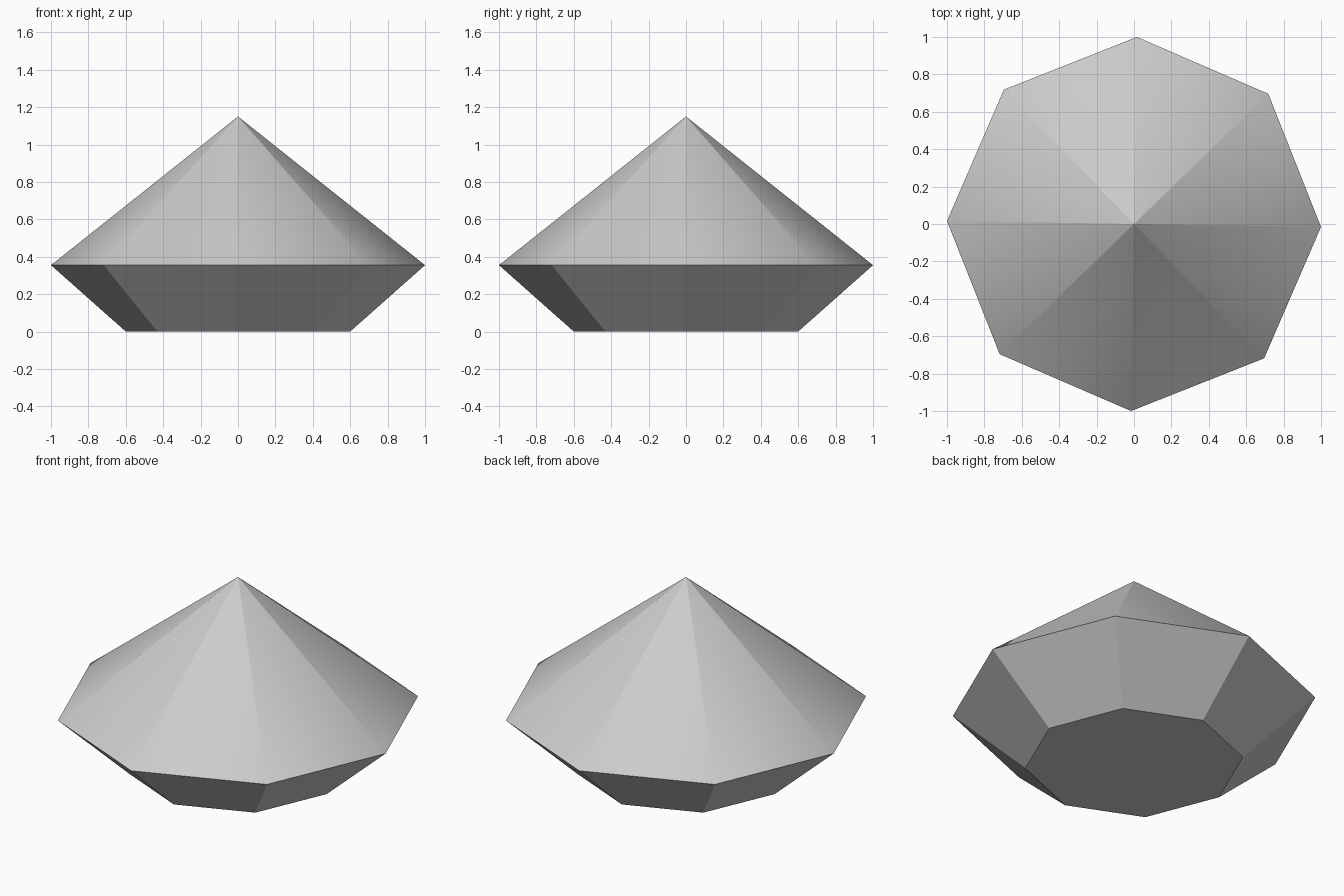
import bpy
import bmesh
import math
from mathutils import Vector

if "Cube" in bpy.data.objects:
    bpy.data.objects.remove(bpy.data.objects["Cube"])

SIDES = 8
TURN = math.radians(-0.9)
RIM_Z, APEX_Z = 0.355, 1.15

grey = bpy.data.materials.new("stone grey")
grey.diffuse_color = (0.6, 0.6, 0.6, 1)
grey.use_nodes = True
grey.node_tree.nodes["Principled BSDF"].inputs["Base Color"].default_value = grey.diffuse_color


def ring(bm, radius, z):
    return [bm.verts.new((radius * math.cos(TURN + i * math.tau / SIDES),
                          radius * math.sin(TURN + i * math.tau / SIDES), z))
            for i in range(SIDES)]


bm = bmesh.new()
foot = ring(bm, 0.6, 0)
rim = ring(bm, 1.0, RIM_Z)
apex = bm.verts.new((0, 0, APEX_Z))

# Flat underside and faceted lower body
bm.faces.new(foot[::-1])
for i in range(SIDES):
    j = (i + 1) % SIDES
    bm.faces.new((foot[i], foot[j], rim[j], rim[i]))
    # Smooth pointed upper body
    bm.faces.new((rim[i], rim[j], apex)).smooth = True

# Crisp rim
for i in range(SIDES):
    bm.edges.get((rim[i], rim[(i + 1) % SIDES])).smooth = False

mesh = bpy.data.meshes.new("gem")
bm.to_mesh(mesh)
bm.free()
mesh.materials.append(grey)

# Facets are flat at the tip and blend into each other towards the rim
normals = []
for face in mesh.polygons:
    for v in face.vertices:
        p = mesh.vertices[v].co
        n = face.normal.copy()
        if face.use_smooth and p.z < APEX_Z - 0.01:
            flat = math.hypot(n.x, n.y)
            n = Vector((p.x * flat, p.y * flat, n.z)).normalized()
        normals.append(n)
mesh.normals_split_custom_set(normals)

gem = bpy.data.objects.new("gem", mesh)
bpy.context.collection.objects.link(gem)
